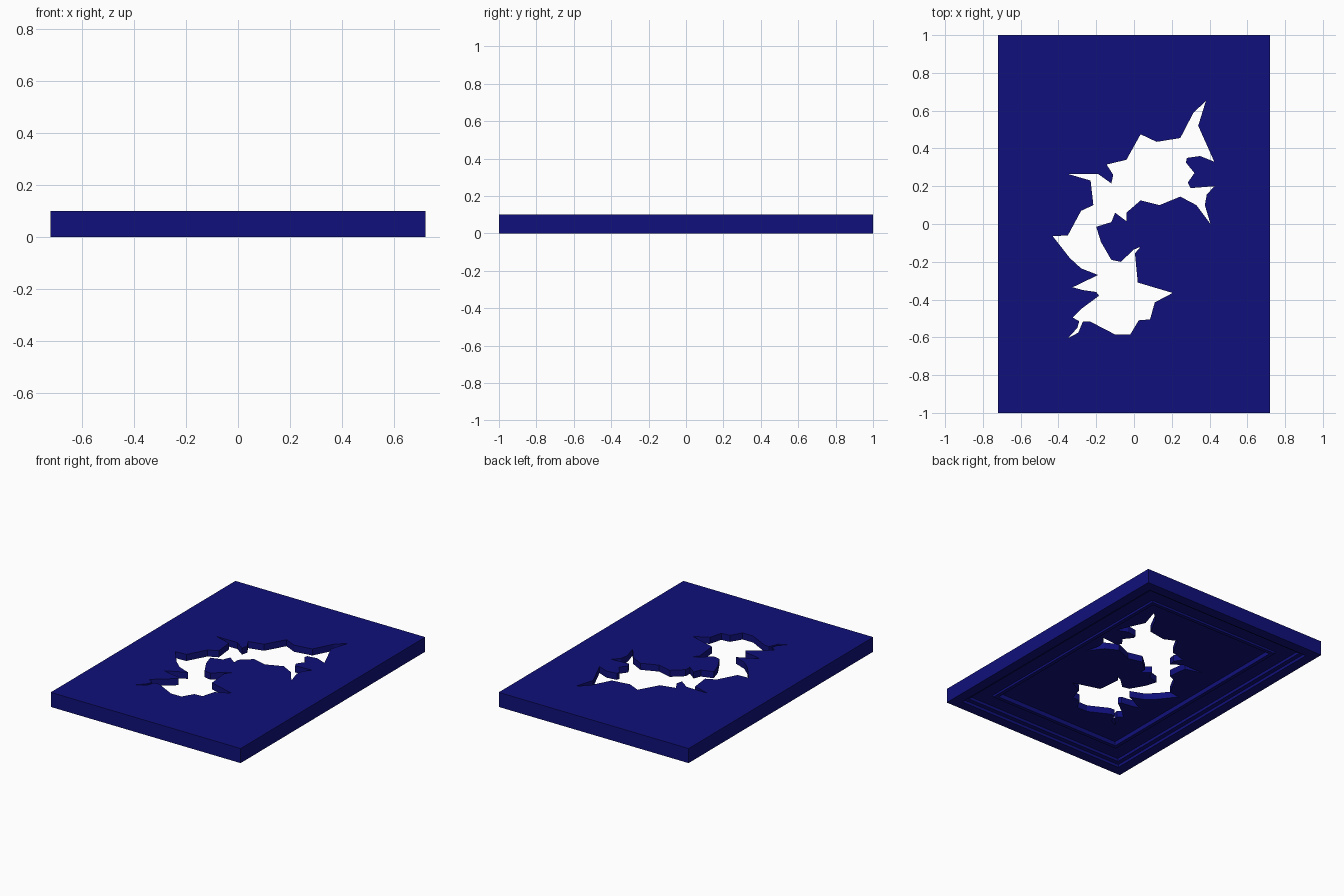
import bpy, bmesh

if "Cube" in bpy.data.objects:
    bpy.data.objects.remove(bpy.data.objects["Cube"])

HX, HY, TOP = 0.72, 1.0, 0.1

# jagged opening outline, clockwise from its upper tip
OUTLINE = [
    (.38, .65), (.34, .52), (.425, .33), (.35, .36), (.28, .35), (.275, .325), (.32, .27), (.285, .22),
    (.30, .19), (.425, .20), (.385, .155), (.375, .10), (.405, 0), (.33, .10), (.245, .145), (.135, .10),
    (.035, .125), (-.04, .06), (-.04, .015), (-.10, .06), (-.12, .01), (-.20, -.015), (-.175, -.095),
    (-.12, -.19), (-.07, -.20), (0, -.135), (.035, -.12), (.005, -.155), (.02, -.31), (.205, -.365),
    (.11, -.415), (.085, -.505), (.025, -.51), (-.02, -.585), (-.10, -.585), (-.235, -.515),
    (-.27, -.515), (-.295, -.575), (-.35, -.605), (-.30, -.55), (-.29, -.515), (-.325, -.495),
    (-.28, -.45), (-.185, -.38), (-.20, -.36), (-.27, -.35), (-.325, -.335), (-.19, -.27),
    (-.28, -.235), (-.34, -.18), (-.43, -.065), (-.35, -.06), (-.28, .07), (-.215, .10), (-.23, .23),
    (-.35, .265), (-.19, .265), (-.12, .215), (-.11, .26), (-.145, .315), (-.04, .34), (.035, .475),
    (.12, .435), (.245, .455), (.315, .59)]

# underside profile: (inset from the edge, height), from the top edge round to the centre panel
STEPS = [(0, TOP), (0, 0), (.07, 0), (.07, .02), (.10, .02), (.10, .04),
         (.21, .04), (.21, .025), (.235, .025), (.235, .055)]


def solid(name, rings):
    """Close a stack of matching rings into a solid."""
    bm = bmesh.new()
    loops = [[bm.verts.new(p) for p in ring] for ring in rings]
    for a, b in zip(loops, loops[1:]):
        for i in range(len(a)):
            j = (i + 1) % len(a)
            bm.faces.new((a[i], a[j], b[j], b[i]))
    bm.faces.new(loops[0])
    bm.faces.new(loops[-1][::-1])
    bmesh.ops.recalc_face_normals(bm, faces=bm.faces)
    mesh = bpy.data.meshes.new(name)
    bm.to_mesh(mesh)
    bm.free()
    obj = bpy.data.objects.new(name, mesh)
    bpy.context.collection.objects.link(obj)
    return obj


# plate with stepped underside
corners = [(1, 1), (-1, 1), (-1, -1), (1, -1)]
plate = solid("plate", [[(sx * (HX - d), sy * (HY - d), z) for sx, sy in corners] for d, z in STEPS])

mat = bpy.data.materials.new("navy")
mat.diffuse_color = (0.005, 0.005, 0.2, 1)
mat.use_nodes = True
mat.node_tree.nodes["Principled BSDF"].inputs["Base Color"].default_value = mat.diffuse_color
plate.data.materials.append(mat)

# cut the opening through the plate
cutter = solid("opening_cutter", [[(x, y, z) for x, y in OUTLINE] for z in (-.1, .2)])
cutter.data.materials.append(mat)
cutter.hide_render = True
cut = plate.modifiers.new("opening", 'BOOLEAN')
cut.operation = 'DIFFERENCE'
cut.solver = 'EXACT'
cut.object = cutter
bpy.context.view_layer.objects.active = plate
bpy.ops.object.modifier_apply(modifier=cut.name)
bpy.data.objects.remove(cutter)
